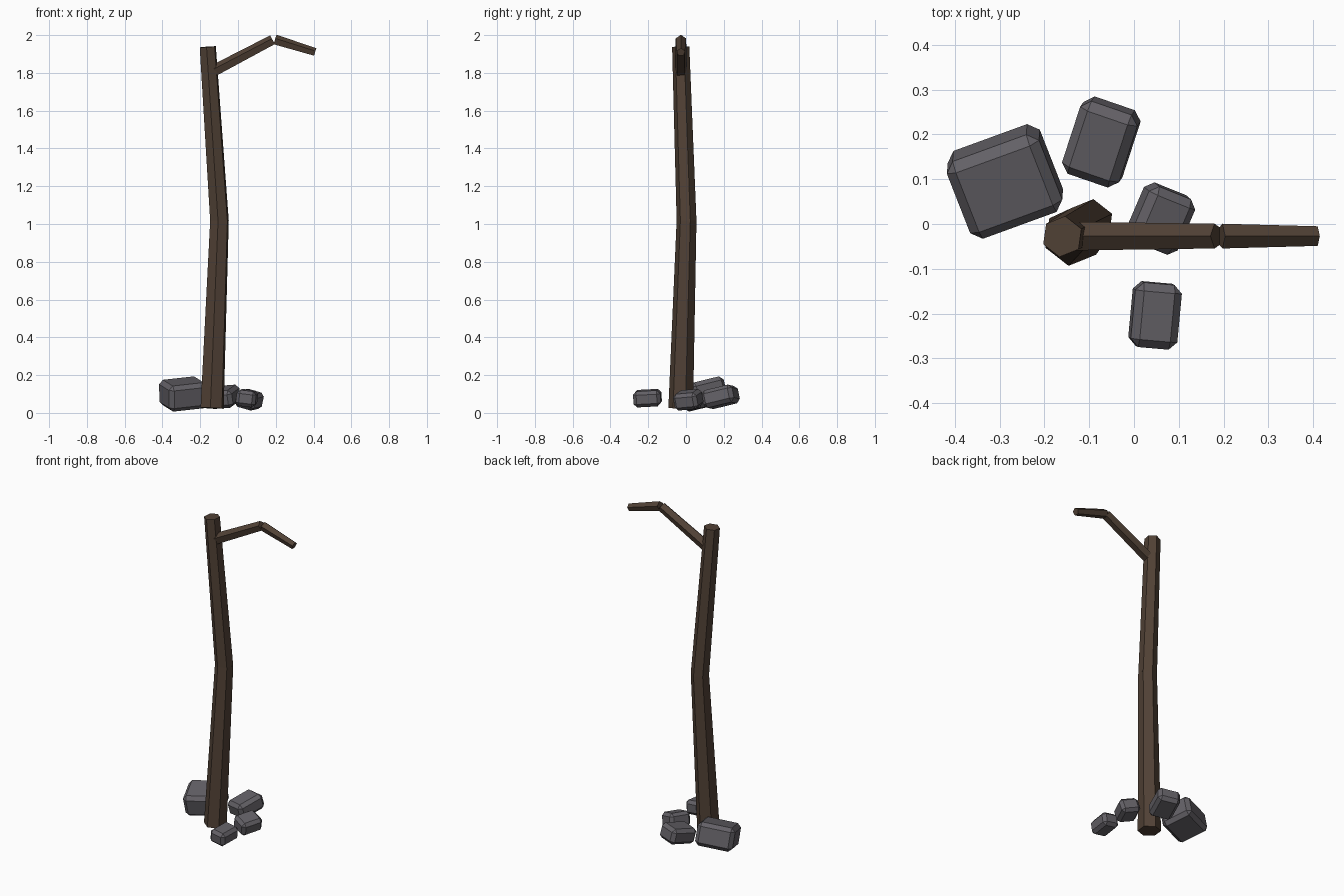
import bpy, bmesh, math
from mathutils import Vector, Matrix, Euler

if "Cube" in bpy.data.objects:
    bpy.data.objects.remove(bpy.data.objects["Cube"])


def material(name, rgb):
    m = bpy.data.materials.new(name)
    m.diffuse_color = (*rgb, 1)
    m.use_nodes = True
    m.node_tree.nodes["Principled BSDF"].inputs["Base Color"].default_value = m.diffuse_color
    return m


BARK = material("dark_brown_bark", (0.082, 0.053, 0.036))
STONE = material("grey_stone", (0.125, 0.118, 0.133))


def finish(bm, name, mat):
    bmesh.ops.recalc_face_normals(bm, faces=bm.faces)
    mesh = bpy.data.meshes.new(name)
    bm.to_mesh(mesh)
    bm.free()
    mesh.materials.append(mat)
    ob = bpy.data.objects.new(name, mesh)
    bpy.context.collection.objects.link(ob)
    return ob


def limb(name, a, b, r1, r2, sides, up, start):
    """Tapered prism from a to b; start is the angle of the first corner from up."""
    a, b = Vector(a), Vector(b)
    axis = (b - a).normalized()
    u = Vector(up)
    u = (u - axis * u.dot(axis)).normalized()
    v = axis.cross(u)
    bm = bmesh.new()
    rings = []
    for p, r in ((a, r1), (b, r2)):
        ring = []
        for i in range(sides):
            t = math.radians(start) + i * math.tau / sides
            ring.append(bm.verts.new(p + r * (math.cos(t) * u + math.sin(t) * v)))
        rings.append(ring)
    for i in range(sides):
        j = (i + 1) % sides
        bm.faces.new((rings[0][i], rings[0][j], rings[1][j], rings[1][i]))
    bm.faces.new(rings[0])
    bm.faces.new(rings[1])
    return finish(bm, name, BARK)


def rock(name, centre, size, tilt, bevel):
    """Chamfered block, slightly tilted."""
    bm = bmesh.new()
    bmesh.ops.create_cube(bm, size=1, matrix=Matrix.Diagonal((*size, 1)))
    bmesh.ops.bevel(bm, geom=bm.edges[:], offset=bevel, segments=1,
                    affect='EDGES', profile=0.5)
    ob = finish(bm, name, STONE)
    rot = Euler([math.radians(d) for d in tilt]).to_matrix().to_4x4()
    ob.data.transform(Matrix.Translation(centre) @ rot)
    return ob


# Crooked six-sided trunk
limb("lower_trunk", (-0.137, -0.028, 0.025), (-0.098, 0.003, 1.02), 0.066, 0.053, 6, (1, 0, 0), 22)
limb("upper_trunk", (-0.098, 0.003, 1.015), (-0.16, -0.028, 1.938), 0.053, 0.046, 6, (1, 0, 0), 22)

# Bent five-sided branch
limb("inner_branch", (-0.15, -0.027, 1.797), (0.184, -0.027, 1.973), 0.034, 0.029, 5, (0, 0, 1), 0)
limb("outer_branch", (0.195, -0.027, 1.974), (0.408, -0.027, 1.909), 0.029, 0.023, 5, (0, 0, 1), 0)

# Rocks around the base
rock("large_rock", (-0.288, 0.095, 0.1), (0.22, 0.19, 0.14), (13, -6, 20), 0.022)
rock("back_rock", (-0.073, 0.183, 0.085), (0.135, 0.175, 0.095), (13, -4, -19), 0.02)
rock("side_rock", (0.06, 0.012, 0.07), (0.115, 0.135, 0.09), (5, 15, -22), 0.018)
rock("front_rock", (0.047, -0.204, 0.078), (0.105, 0.145, 0.085), (3, 7, -5), 0.018)
